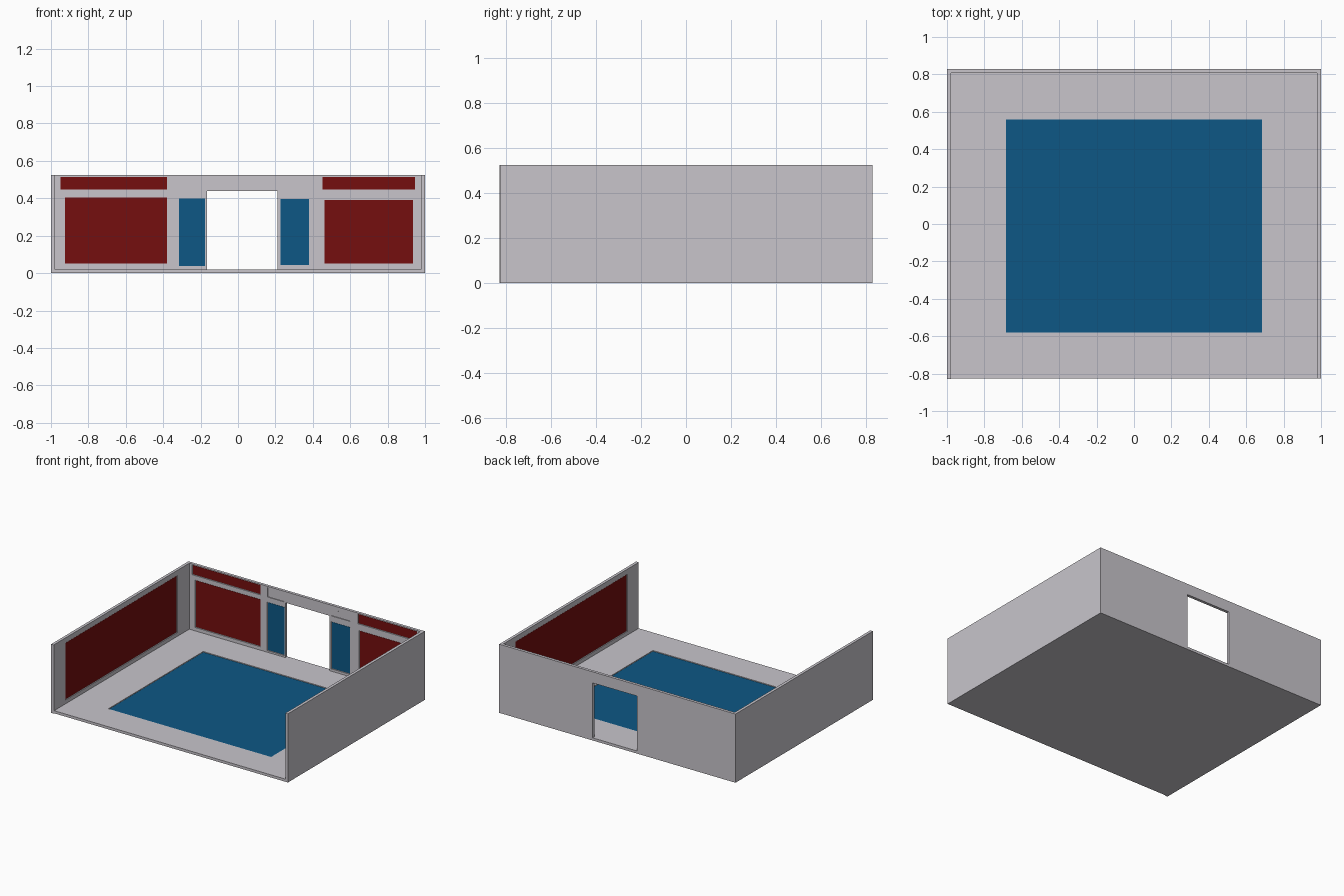
import bpy, bmesh
from mathutils import Vector

if "Cube" in bpy.data.objects:
    bpy.data.objects.remove(bpy.data.objects["Cube"])


def material(name, rgb):
    m = bpy.data.materials.new(name)
    m.diffuse_color = (*rgb, 1)
    m.use_nodes = True
    m.node_tree.nodes["Principled BSDF"].inputs["Base Color"].default_value = m.diffuse_color
    return m


GREY = material("pale_grey", (0.58, 0.56, 0.60))
RED = material("dark_red", (0.178, 0.0045, 0.0045))
BLUE = material("deep_blue", (0.004, 0.096, 0.235))
DEPTH, PLATE, GAP = 0.006, 0.002, 0.004   # recess depth, plate thickness, plate border


def prism(name, points, offset, mat):
    """Extrude a flat outline of 3D points along an offset."""
    bm = bmesh.new()
    face = bm.faces.new([bm.verts.new(p) for p in points])
    ext = bmesh.ops.extrude_face_region(bm, geom=[face])
    verts = [g for g in ext["geom"] if isinstance(g, bmesh.types.BMVert)]
    bmesh.ops.translate(bm, vec=offset, verts=verts)
    bmesh.ops.recalc_face_normals(bm, faces=bm.faces[:])
    me = bpy.data.meshes.new(name)
    bm.to_mesh(me)
    bm.free()
    me.materials.append(mat)
    ob = bpy.data.objects.new(name, me)
    bpy.context.collection.objects.link(ob)
    return ob


def box(name, lo, hi, mat):
    (x0, y0, z0), (x1, y1, z1) = lo, hi
    pts = [(x0, y0, z0), (x1, y0, z0), (x1, y1, z0), (x0, y1, z0)]
    return prism(name, pts, (0, 0, z1 - z0), mat)


def cut(target, cutter):
    mod = target.modifiers.new("cut", "BOOLEAN")
    mod.operation, mod.solver, mod.object = "DIFFERENCE", "EXACT", cutter
    bpy.context.view_layer.objects.active = target
    bpy.ops.object.modifier_apply(modifier=mod.name)
    bpy.data.objects.remove(cutter, do_unlink=True)


def recess(target, outline, to3d, inward):
    """Sink a shallow recess into a surface; to3d maps (u, v) onto it."""
    n = Vector(inward)
    pts = [Vector(to3d(u, v)) - n * 0.01 for u, v in outline]
    cut(target, prism("cutter", pts, n * (DEPTH + 0.01), GREY))


def panel(name, target, rect, to3d, inward, mat):
    """Recess with a coloured plate on its bottom."""
    u0, v0, u1, v1 = rect

    def corners(g):
        return [(u0 + g, v0 + g), (u1 - g, v0 + g), (u1 - g, v1 - g), (u0 + g, v1 - g)]
    recess(target, corners(-GAP), to3d, inward)
    n = Vector(inward)
    pts = [Vector(to3d(u, v)) + n * (DEPTH - PLATE) for u, v in corners(0)]
    prism(name, pts, n * PLATE, mat)


# Floor with a large blue field
floor = box("floor", (-0.98, -0.825, 0), (0.98, 0.808, 0.02), GREY)
panel("floor_field", floor, (-0.685, -0.58, 0.685, 0.56),
      lambda u, v: (u, v, 0.02), (0, 0, -1), BLUE)

# Side walls, each with one long red panel
for name, s, y0 in (("left", -1, -0.83), ("right", 1, -0.825)):
    wall = box(name + "_wall", (min(s, s * 0.978), y0, 0),
               (max(s, s * 0.978), 0.808, 0.525), GREY)
    panel(name + "_wall_panel", wall, (-0.685, 0.053, 0.66, 0.482),
          lambda u, v, s=s: (s * 0.978, u, v), (s, 0, 0), RED)

# Back wall with the doorway
back = box("back_wall", (-1, 0.808, 0), (1, 0.83, 0.525), GREY)
cut(back, box("cutter", (-0.165, 0.7, 0.02), (0.21, 0.9, 0.44), GREY))


def on_back(u, v):
    return (u, 0.808, v)


# Coloured panels of the back wall
for name, rect, mat in (
        ("left_upper_panel", (-0.95, 0.447, -0.38, 0.515), RED),
        ("left_lower_panel", (-0.925, 0.05, -0.38, 0.405), RED),
        ("left_door_panel", (-0.315, 0.037, -0.177, 0.40), BLUE),
        ("right_door_panel", (0.227, 0.042, 0.38, 0.395), BLUE),
        ("right_upper_panel", (0.452, 0.447, 0.945, 0.515), RED),
        ("right_lower_panel", (0.462, 0.05, 0.935, 0.39), RED)):
    panel(name, back, rect, on_back, (0, 1, 0), mat)

# Plain slanted recesses above the door panels
for outline in (
        [(-0.318, 0.443), (-0.175, 0.443), (-0.238, 0.517), (-0.318, 0.517)],
        [(0.225, 0.443), (0.382, 0.443), (0.382, 0.517), (0.308, 0.517)]):
    recess(back, outline, on_back, (0, 1, 0))
